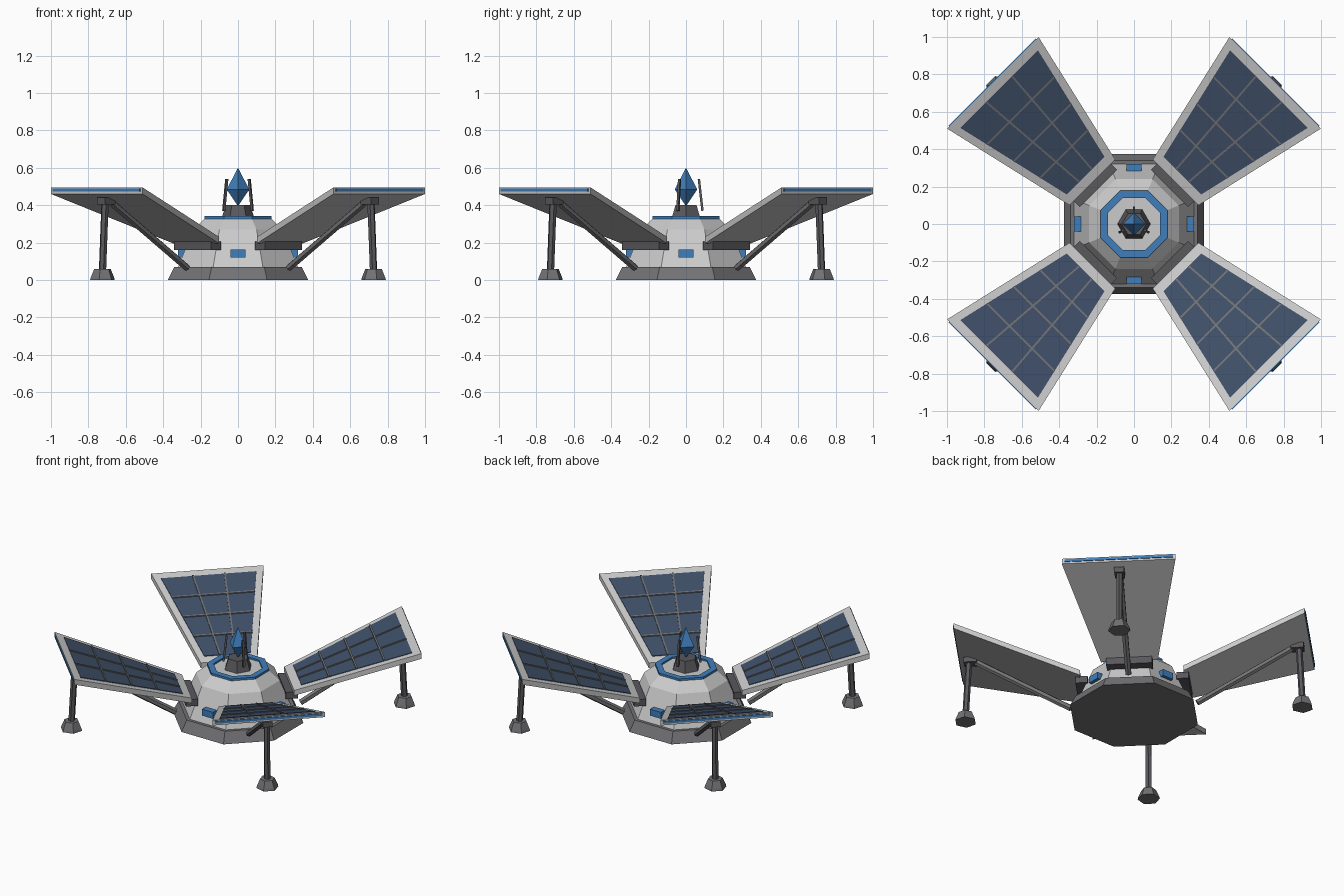
import bpy, bmesh
from math import pi, cos, sin, radians
from mathutils import Vector

if "Cube" in bpy.data.objects:
    bpy.data.objects.remove(bpy.data.objects["Cube"])


def material(name, rgb):
    m = bpy.data.materials.new(name)
    m.diffuse_color = (*rgb, 1)
    m.use_nodes = True
    m.node_tree.nodes["Principled BSDF"].inputs["Base Color"].default_value = m.diffuse_color
    return m


BLUE = material("blue_trim", (0.05, 0.21, 0.50))
CELL = material("solar_cell", (0.05, 0.08, 0.14))
DARK = material("dark_metal", (0.10, 0.10, 0.11))
MID = material("mid_metal", (0.17, 0.17, 0.18))


def loft(name, rings, mat=None, angle=0, closed=False):
    """Skin a list of equal-length point rings; cap the ends or join them."""
    bm = bmesh.new()
    vs = [[bm.verts.new(p) for p in ring] for ring in rings]
    n = len(vs[0])
    pairs = list(zip(vs, vs[1:])) + ([(vs[-1], vs[0])] if closed else [])
    for a, b in pairs:
        for i in range(n):
            j = (i + 1) % n
            bm.faces.new((a[i], a[j], b[j], b[i]))
    if not closed:
        bm.faces.new(vs[0])
        bm.faces.new(vs[-1])
    bmesh.ops.remove_doubles(bm, verts=bm.verts, dist=1e-5)
    bmesh.ops.recalc_face_normals(bm, faces=bm.faces)
    me = bpy.data.meshes.new(name)
    bm.to_mesh(me)
    bm.free()
    ob = bpy.data.objects.new(name, me)
    bpy.context.collection.objects.link(ob)
    ob.rotation_euler.z = angle
    if mat:
        me.materials.append(mat)
    return ob


def ngon(n, r, z, start=0.0, cx=0.0):
    return [(cx + r * cos(start + 2 * pi * i / n), r * sin(start + 2 * pi * i / n), z) for i in range(n)]


def octa(apothem, z):
    return ngon(8, apothem / cos(pi / 8), z, pi / 8)


def box(name, x, y, z, mat=None, angle=0):
    ring = lambda h: [(x[0], y[0], h), (x[1], y[0], h), (x[1], y[1], h), (x[0], y[1], h)]
    return loft(name, [ring(z[0]), ring(z[1])], mat, angle)


def rod(name, a, b, r, n, mat=None, angle=0):
    a, b = Vector(a), Vector(b)
    q = (b - a).to_track_quat('Z', 'Y')
    ring = [q @ Vector(p) for p in ngon(n, r, 0, pi / n)]
    return loft(name, [[a + p for p in ring], [b + p for p in ring]], mat, angle)


# Central hull
loft("base_skirt", [octa(0.375, 0), octa(0.34, 0.07)], MID)
loft("hull", [octa(0.32, 0.07), octa(0.24, 0.27), octa(0.175, 0.33)])
loft("top_ring", [octa(0.14, 0.325), octa(0.178, 0.325), octa(0.178, 0.341), octa(0.14, 0.341)], BLUE, closed=True)

# Crystal on its pedestal, held by three prongs
loft("pedestal", [ngon(6, 0.09, 0.325), ngon(6, 0.065, 0.40)], DARK)
loft("crystal", [ngon(4, 1e-7, 0.395), ngon(4, 0.06, 0.485), ngon(4, 1e-7, 0.60)], BLUE)
for k in range(3):
    rod("prong", (0.088, 0, 0.37), (0.069, 0, 0.54), 0.009, 4, DARK, pi / 2 + k * 2 * pi / 3)

# Wing surface: radial span, half width and slope
R0, R1 = 0.315, 1.068


def half_width(r):
    return 0.173 + (r - R0) * 0.23


def top(r):
    return 0.23 + (r - R0) * 0.352


def slab(name, pts, lo, hi, mat, angle):
    """Sloped plate from (radius, tangent) corners, between offsets from the wing top."""
    return loft(name, [[(r, t, top(r) + h) for r, t in pts] for h in (lo, hi)], mat, angle)


for k in range(4):
    a = pi / 4 + k * pi / 2
    # Window on the axis-facing side
    box("side_window", (0.27, 0.322), (-0.04, 0.04), (0.12, 0.163), BLUE, k * pi / 2)

    # Wing frame, solar cells and dividing ribs
    w0, w1 = half_width(R0), half_width(R1)
    slab("wing_frame", [(R0, -w0), (R1, -w1), (R1, w1), (R0, w0)], -0.035, 0, None, a)
    p0, p1 = 0.365, 1.02
    c = lambda r: half_width(r) - 0.042
    slab("solar_panel", [(p0, -c(p0)), (p1, -c(p1)), (p1, c(p1)), (p0, c(p0))], -0.01, 0.004, CELL, a)
    for s in (-1 / 3, 1 / 3):
        e = 0.005
        slab("long_rib", [(p0, s * c(p0) - e), (p1, s * c(p1) - e), (p1, s * c(p1) + e), (p0, s * c(p0) + e)],
             0, 0.01, MID, a)
    for i in (1, 2, 3):
        r = p0 + (p1 - p0) * i / 4
        slab("cross_rib", [(r - 0.005, -c(r)), (r + 0.005, -c(r)), (r + 0.005, c(r)), (r - 0.005, c(r))],
             0, 0.01, MID, a)
    box("wing_edge_light", (1.06, 1.073), (-0.33, 0.33), (0.472, 0.488), BLUE, a)

    # Hinge, support leg, brace and foot
    box("wing_hinge", (0.27, 0.345), (-0.14, 0.14), (0.16, 0.205), DARK, a)
    box("leg_bracket", (0.955, 1.035), (-0.03, 0.03), (0.405, 0.44), DARK, a)
    rod("leg", (1.025, 0, 0.04), (1.005, 0, 0.42), 0.02, 6, DARK, a)
    rod("leg_brace", (0.385, 0, 0.065), (0.96, 0, 0.415), 0.02, 6, MID, a)
    loft("foot", [ngon(6, 0.068, 0, pi / 2, 1.025), ngon(6, 0.064, 0.015, pi / 2, 1.025),
                  ngon(6, 0.045, 0.06, pi / 2, 1.025)], MID, a)
